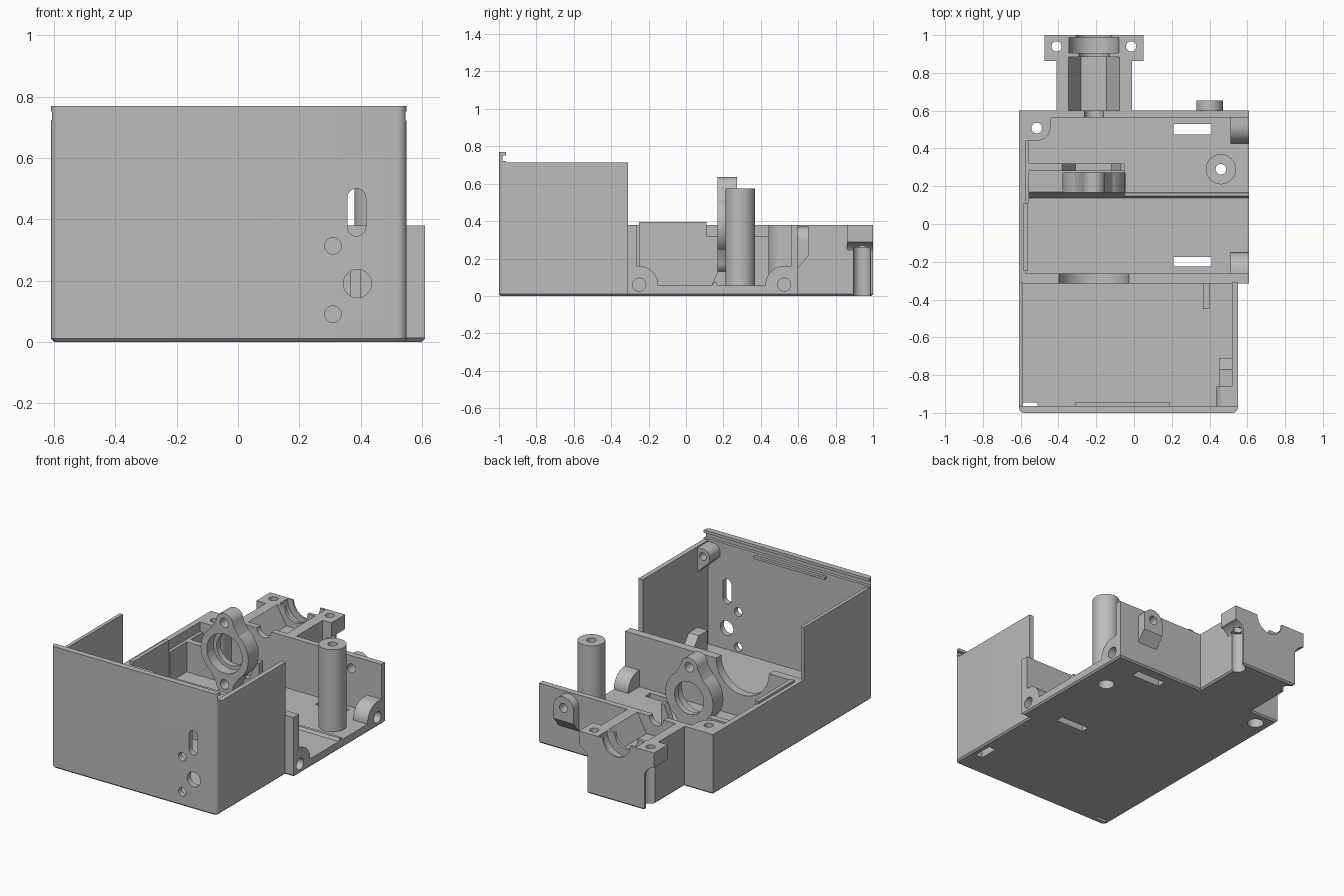
import bpy, bmesh
from math import cos, sin, radians

cube = bpy.data.objects.get("Cube")
if cube:
    bpy.data.objects.remove(cube)

grey = bpy.data.materials.new("plain grey")
grey.use_nodes = True
grey.diffuse_color = (0.5, 0.5, 0.5, 1)
grey.node_tree.nodes["Principled BSDF"].inputs["Base Color"].default_value = (0.5, 0.5, 0.5, 1)
parts = []


def arc(a, b, r, start, end, n=12):
    steps = [radians(start + (end - start) * i / n) for i in range(n + 1)]
    return [(a + r * cos(t), b + r * sin(t)) for t in steps]


def prism(name, pts, axis, lo, hi, chamfer=0):
    """Extrude a 2D outline along one axis: (y,z), (x,z) or (x,y) points."""
    place = {"x": lambda a, b, d: (d, a, b),
             "y": lambda a, b, d: (a, d, b),
             "z": lambda a, b, d: (a, b, d)}[axis]
    bm = bmesh.new()
    base = bm.faces.new([bm.verts.new(place(a, b, lo)) for a, b in pts])
    rim = list(base.edges)
    new = bmesh.ops.extrude_face_region(bm, geom=[base], use_keep_orig=True)["geom"]
    for v in (g for g in new if isinstance(g, bmesh.types.BMVert)):
        v.co["xyz".index(axis)] = hi
    bmesh.ops.recalc_face_normals(bm, faces=bm.faces)
    if chamfer:
        bmesh.ops.bevel(bm, geom=rim, offset=chamfer, segments=1, affect="EDGES")
    mesh = bpy.data.meshes.new(name)
    bm.to_mesh(mesh)
    bm.free()
    mesh.materials.append(grey)
    ob = bpy.data.objects.new(name, mesh)
    bpy.context.collection.objects.link(ob)
    parts.append(ob)
    return ob


def box(name, x, y, z):
    (x0, x1), (y0, y1) = x, y
    return prism(name, [(x0, y0), (x1, y0), (x1, y1), (x0, y1)], "z", *z)


def rod(name, a, b, r, axis, lo, hi):
    return prism(name, arc(a, b, r, 0, 360, 40)[:-1], axis, lo, hi)


def cut(targets, *cutters):
    for c in cutters:
        for t in targets:
            m = t.modifiers.new("cut", "BOOLEAN")
            m.operation, m.solver, m.object = "DIFFERENCE", "EXACT", c
            bpy.context.view_layer.objects.active = t
            bpy.ops.object.modifier_apply(modifier=m.name)
        parts.remove(c)
        bpy.data.objects.remove(c)


CX, AXIS = -0.2125, 0.38  # shaft line
FLOOR = 0.055
front_arcs = arc(-0.58, -0.97, 0.03, 180, 270, 6) + arc(0.52, -0.97, 0.03, 270, 360, 6)

# Floor plate with stepped outline
floor = prism("floor", front_arcs + [(0.55, -0.31), (0.61, -0.31), (0.61, 0.6), (-0.01, 0.6),
              (-0.01, 1), (-0.41, 1), (-0.41, 0.6), (-0.61, 0.6)], "z", 0, FLOOR, 0.01)

# Tall front shell, open at the back, with a hooked lip
shell = prism("front_shell", front_arcs + [(0.55, -0.31), (0.52, -0.31), (0.52, -0.965),
              (-0.588, -0.965), (-0.588, -0.31), (-0.61, -0.31)], "z", 0.012, 0.712)
lip = prism("front_lip", front_arcs + [(0.55, -0.963), (-0.61, -0.963)], "z", 0.70, 0.77)
cut([lip], box("groove", (-1, 1), (-0.982, -0.9), (0.722, 0.752)))
box("lid_catch_ridge", (-0.31, 0.19), (-0.97, -0.945), (0.69, 0.705))
slot = arc(0.387, 0.47, 0.03, 0, 180) + arc(0.387, 0.375, 0.03, 180, 360)
cut([shell], prism("c", slot, "y", -1.1, -0.9),
    rod("c", 0.39, 0.19, 0.046, "y", -1.1, -0.9),
    rod("c", 0.31, 0.313, 0.027, "y", -1.1, -0.9),
    rod("c", 0.31, 0.09, 0.027, "y", -1.1, -0.9))

# Screw lug inside the front corner
lug = prism("lid_screw_lug", arc(0.483, 0.66, 0.045, 90, 180) +
            [(0.438, 0.63), (0.522, 0.55), (0.522, 0.705)], "y", -0.966, -0.86)
cut([lug], rod("c", 0.485, 0.657, 0.024, "y", -0.95, -0.8))

# Hollow pocket and small rib in the front bay
pocket = prism("side_pocket", [(-0.86, 0.04), (-0.71, 0.04), (-0.71, 0.12), (-0.77, 0.2), (-0.86, 0.2)],
               "x", 0.45, 0.525)
cut([floor, pocket], box("c", (0.465, 0.515), (-0.85, -0.725), (-0.1, 0.1)))
box("front_rib", (0.365, 0.4), (-0.45, -0.3), (0.04, 0.28))

# Rear bay walls
divider = box("divider_wall", (-0.61, 0.61), (-0.315, -0.262), (0.012, 0.38))
cut([divider], rod("c", CX, AXIS, 0.185, "y", -0.5, 0))
box("left_wall", (-0.61, -0.575), (-0.31, 0.6), (0.012, 0.38))
box("left_wall_lip", (-0.585, -0.56), (-0.25, 0.11), (0.05, 0.395))
box("left_wall_ledge", (-0.58, -0.555), (0.11, 0.45), (0.05, 0.32))
back = box("back_wall", (-0.61, 0.61), (0.563, 0.6), (0.012, 0.38))
corner = prism("corner_block", [(-0.61, 0.6), (-0.61, 0.44), (-0.52, 0.44)] +
               arc(-0.52, 0.52, 0.08, 270, 360) + [(-0.44, 0.6)], "z", 0.012, 0.38)
cut([floor, corner, back], rod("c", -0.515, 0.508, 0.028, "z", -0.1, 0.5),
    rod("c", -0.515, 0.508, 0.048, "z", -0.1, 0.1))

# Side cover lugs at both ends of the open side
for side, y, wall in ((1, -0.25, divider), (-1, 0.525, back)):
    edge = arc(0, 0.06, 0.1, 90, 0)
    pts = [(y - side * 0.045, 0.03), (y - side * 0.045, 0.16)] + \
          [(y + side * a, b) for a, b in edge] + [(y + side * 0.1, 0.03)]
    ear = prism("side_cover_lug", pts, "x", 0.51, 0.61)
    cut([floor, ear, wall], rod("c", y, 0.06, 0.035, "x", 0.53, 0.7))

# Hollow pillar
pillar = rod("pillar", 0.46, 0.29, 0.08, "z", 0.02, 0.575)
cut([floor, pillar], rod("c", 0.46, 0.29, 0.028, "z", -0.1, 0.7),
    rod("c", 0.46, 0.29, 0.048, "z", -0.1, 0.1))

# Through slots in the floor
cut([floor], box("c", (0.21, 0.41), (0.475, 0.53), (-0.1, 0.2)),
    box("c", (0.21, 0.41), (-0.225, -0.175), (-0.1, 0.2)),
    box("c", (-0.588, -0.51), (-0.965, -0.945), (-0.1, 0.2)))
prism("floor_ridge", [(0.13, 0.04), (0.147, 0.072), (0.165, 0.072), (0.17, 0.04)], "x", -0.05, 0.61)

# Bearing ring with screw ears, standing on a sloped base
ring = rod("bearing_ring", CX, AXIS, 0.167, "y", 0.168, 0.272)
ears = []
for s in (1, -1):
    z = AXIS + s * 0.195
    pts = [(CX + a, z + s * b) for a, b in arc(0, 0, 0.06, 0, 180)]
    pts += [(CX - 0.105, AXIS + s * 0.125), (CX + 0.105, AXIS + s * 0.125)]
    ears.append(prism("ring_screw_ear", pts, "y", 0.168, 0.272))
    cut([ring, ears[-1]], rod("c", CX, z, 0.03, "y", 0, 0.5))
cut([ring] + ears, rod("c", CX, AXIS, 0.102, "y", 0, 0.5),
    rod("c", CX, AXIS, 0.124, "y", 0, 0.235))
prism("ring_base", [(0.13, 0.04), (0.17, 0.13), (0.3, 0.13), (0.3, 0.04)], "x", -0.56, -0.05)
prism("ring_saddle", [(-0.58, 0.04), (-0.05, 0.04), (-0.05, 0.32), (-0.07, 0.32), (-0.12, 0.2),
      (-0.31, 0.2), (-0.38, 0.32), (-0.58, 0.32)], "y", 0.28, 0.32)

# Rear arm with flared flange
arm = box("rear_arm", (-0.41, -0.01), (0.57, 1), (0.012, 0.38))
half = [(0.2625, 0.38), (0.2625, 0.29)] + [(a, b) for a, b in arc(0.2825, 0.2, 0.09, 103, 180)]
half += [(0.19, 0.12)]
flange = prism("rear_flange", [(CX + a, b) for a, b in half] +
               [(CX - a, b) for a, b in reversed(half)], "y", 0.862, 1)
for s in (1, -1):
    x = CX + s * 0.1975
    cut([floor, arm, flange], rod("c", x, 0.94, 0.027, "z", -0.1, 0.5),
        rod("c", x, 0.94, 0.046, "z", -0.1, 0.26))

# Hexagonal nut seat, collar seat and shaft clearances
hexagon = arc(CX, AXIS, 0.135, 0, 360, 6)[:-1]
cut([arm, back, flange], prism("c", hexagon, "y", 0.6, 0.885),
    rod("c", CX, AXIS, 0.05, "y", 0.5, 0.7),
    rod("c", CX, AXIS, 0.08, "y", 0.8, 0.95),
    rod("c", CX, AXIS, 0.132, "y", 0.905, 0.988),
    rod("c", CX, AXIS, 0.095, "y", 0.95, 1.1))

# Outer lug on the back wall with tapered foot
tab = prism("back_lug", arc(0.4, 0.3, 0.07, 0, 180, 20) + [(0.33, 0.14), (0.47, 0.14)], "y", 0.58, 0.655)
cut([tab], prism("c", [(0.6, 0.15), (0.7, 0.27), (0.7, 0), (0.6, 0)], "x", 0, 1))
cut([tab, back], rod("c", 0.4, 0.3, 0.028, "y", 0.5, 0.8))

# Smooth the round surfaces, keep crisp edges
bpy.ops.object.select_all(action="DESELECT")
for ob in parts:
    ob.select_set(True)
bpy.context.view_layer.objects.active = floor
bpy.ops.object.shade_smooth_by_angle(angle=radians(30))
